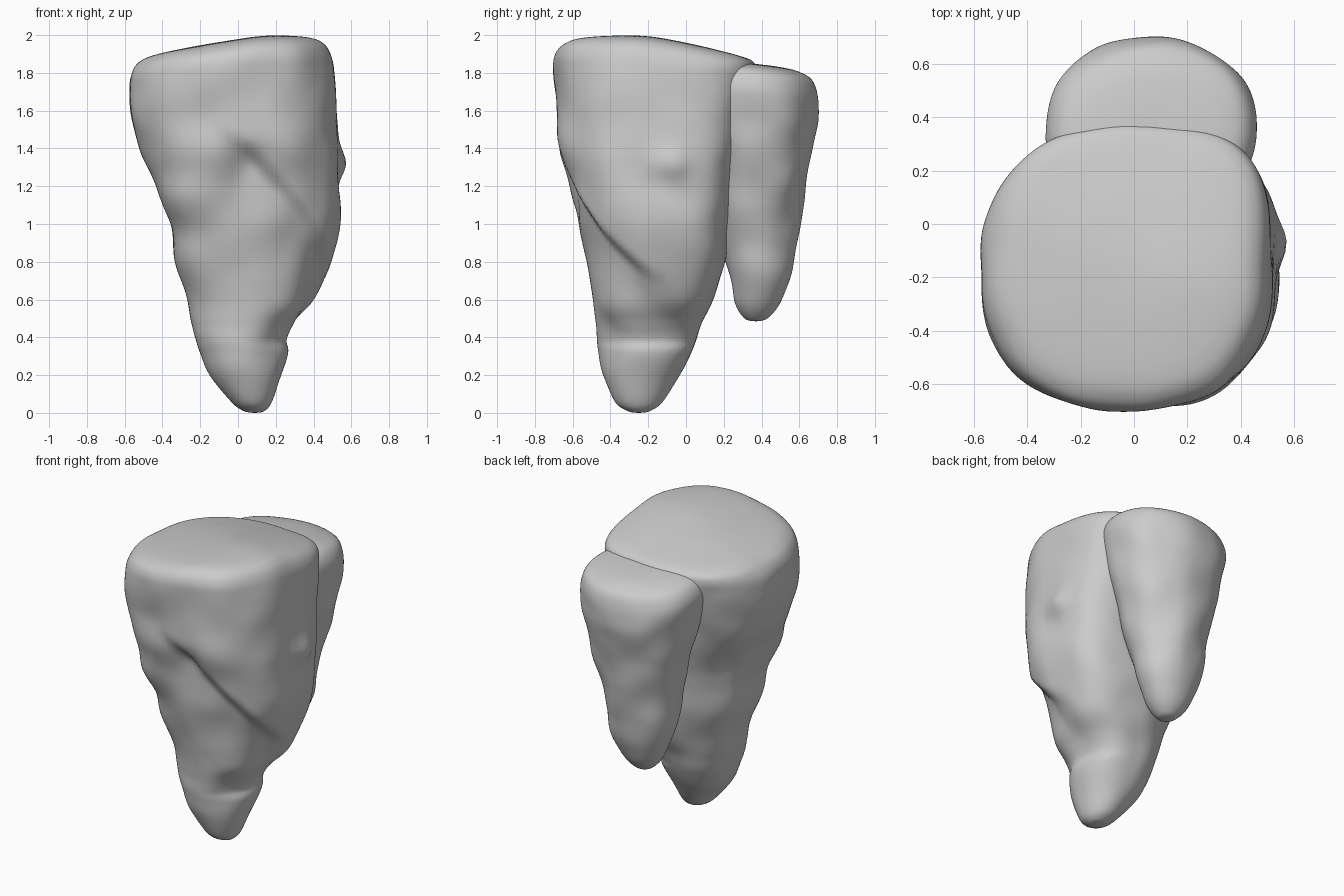
import bpy, bmesh, math
from mathutils import Vector, noise

SEG, SUB = 128, 8


def smooth(t):
    t = max(0.0, min(1.0, t))
    return t * t * (3 - 2 * t)


def ramp(t, k=0.12):
    return 0.5 * (t + math.sqrt(t * t + k * k))


def spline(a, b, c, d, t):
    return 0.5 * (2 * b + (c - a) * t + (2 * a - 5 * b + 4 * c - d) * t * t
                  + (3 * b - a - 3 * c + d) * t ** 3)


def loft(name, rows, power, corner, shape):
    """Loft superellipse rings given as (z, x0, x1, y0, y1), then sculpt each point."""
    rings = []
    for i in range(len(rows) - 1):
        p = [rows[max(0, min(len(rows) - 1, i + k))] for k in (-1, 0, 1, 2)]
        rings += [[spline(*v, j / SUB) for v in zip(*p)] for j in range(SUB)]
    rings.append(rows[-1])
    bm = bmesh.new()
    loops = []
    for z, x0, x1, y0, y1 in rings:
        loop = []
        for s in range(SEG):
            a = math.tau * s / SEG
            c, n = math.cos(a), math.sin(a)
            # the back right corner is squarer than the others
            sq = power + (corner if c > 0 and n > 0 else 0)
            e = 2 / (2 + (sq - 2) * smooth(z / 1.3))
            x = (x0 + x1) / 2 + (x1 - x0) / 2 * math.copysign(abs(c) ** e, c)
            y = (y0 + y1) / 2 + (y1 - y0) / 2 * math.copysign(abs(n) ** e, n)
            out = Vector((c, n, 0)) * min(1, (x1 - x0) / 0.4)
            loop.append(bm.verts.new(shape(Vector((x, y, z)), out)))
        loops.append(loop)
    for lo, hi in zip(loops, loops[1:]):
        for s in range(SEG):
            t = (s + 1) % SEG
            bm.faces.new((lo[s], lo[t], hi[t], hi[s]))
    bm.faces.new(loops[0][::-1])
    bm.faces.new(loops[-1])
    me = bpy.data.meshes.new(name)
    bm.to_mesh(me)
    bm.free()
    me.polygons.foreach_set("use_smooth", [True] * len(me.polygons))
    ob = bpy.data.objects.new(name, me)
    bpy.context.collection.objects.link(ob)
    return ob


# Local bumps and hollows: centre, radius, height
dents = [((0.55, -0.08, 1.32), 0.09, 0.045), ((0.08, -0.66, 1.34), 0.09, -0.03),
         ((0.50, -0.15, 1.22), 0.09, -0.02), ((-0.20, -0.69, 1.60), 0.15, -0.025),
         ((0.25, -0.62, 1.45), 0.14, 0.015), ((-0.27, -0.50, 1.12), 0.17, 0.06),
         ((0.15, -0.53, 1.02), 0.15, 0.02), ((-0.35, 0.05, 1.15), 0.12, -0.025),
         ((-0.22, -0.40, 0.80), 0.15, 0.03), ((0.22, -0.42, 0.45), 0.09, -0.01)]


def rough(p, out, amp):
    return p + out * amp * noise.noise(p * 4.5)


def main_shape(p, out):
    q = rough(p, out, 0.012)
    for c, r, h in dents:
        q += out * h * math.exp(-((p - Vector(c)).length / r) ** 2)
    # diagonal overhanging ledge across the front right
    s = p.x + p.y
    drop = 1.4 - 0.72 * (s + 0.64) - p.z
    side = smooth((s + 0.85) / 0.25) * smooth((0.4 - s) / 0.25) * smooth((p.x - p.y - 0.3) / 0.35)
    q -= out * 0.05 * side * smooth(drop / 0.11 + 0.5) * smooth((0.55 - drop) / 0.45)
    # sloping top
    tilt = math.hypot(0.17 * ramp(0.15 - p.x), 0.22 * ramp(p.y + 0.2)) - 0.005
    q.z -= tilt * (p.z / 2) ** 7
    return q


def small_shape(p, out):
    q = rough(p + Vector((3, 1, 0)), out, 0.018) - Vector((3, 1, 0))
    q.z -= 0.16 * ramp(p.y - 0.33) * smooth((p.z - 1.3) / 0.5)
    return q


# Large hanging rock with a tapering, notched tip
loft("main_rock", [
    (0.0, 0.085, 0.095, -0.255, -0.245), (0.01, 0.03, 0.14, -0.31, -0.19),
    (0.06, -0.04, 0.18, -0.38, -0.12), (0.2, -0.15, 0.23, -0.44, -0.03),
    (0.32, -0.21, 0.26, -0.46, 0.03), (0.39, -0.23, 0.255, -0.47, 0.06),
    (0.48, -0.245, 0.31, -0.475, 0.09), (0.6, -0.265, 0.41, -0.49, 0.14),
    (0.8, -0.335, 0.49, -0.53, 0.20), (1.0, -0.36, 0.54, -0.575, 0.22),
    (1.2, -0.43, 0.535, -0.625, 0.24), (1.4, -0.52, 0.53, -0.68, 0.28),
    (1.6, -0.57, 0.52, -0.69, 0.31), (1.8, -0.575, 0.51, -0.70, 0.35),
    (1.9, -0.555, 0.495, -0.695, 0.365), (1.96, -0.51, 0.455, -0.655, 0.355),
    (1.99, -0.43, 0.38, -0.57, 0.30), (2.003, -0.25, 0.22, -0.37, 0.12),
    (2.003, -0.01, 0.01, -0.11, -0.09)], 2.4, 1.3, main_shape)

# Smaller, shorter rock, half buried in the back of the large one
loft("back_rock", [
    (0.485, 0.045, 0.055, 0.365, 0.375), (0.50, -0.01, 0.11, 0.31, 0.43),
    (0.58, -0.08, 0.18, 0.26, 0.50), (0.72, -0.14, 0.24, 0.235, 0.555),
    (0.9, -0.18, 0.28, 0.17, 0.59), (1.1, -0.21, 0.34, 0.13, 0.615),
    (1.3, -0.25, 0.39, 0.10, 0.65), (1.5, -0.30, 0.435, 0.05, 0.69),
    (1.65, -0.325, 0.46, 0.01, 0.705), (1.75, -0.325, 0.46, 0.0, 0.70),
    (1.82, -0.29, 0.425, 0.04, 0.665), (1.85, -0.21, 0.345, 0.10, 0.59),
    (1.86, -0.08, 0.20, 0.22, 0.48), (1.86, 0.05, 0.07, 0.34, 0.36)], 2.1, 0, small_shape)
